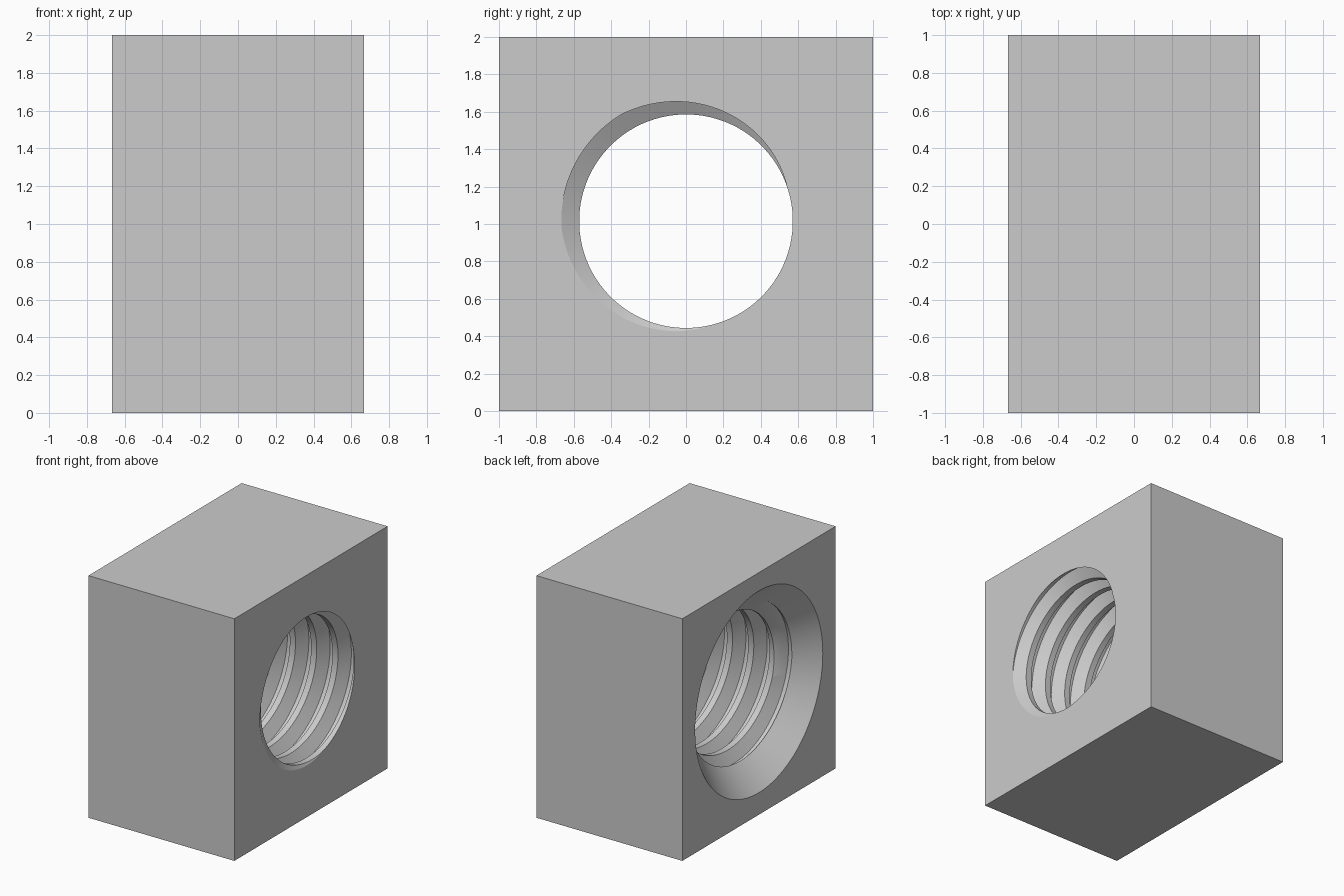
import bpy, bmesh, math
from mathutils import Matrix

default = bpy.data.objects.get("Cube")
if default:
    bpy.data.objects.remove(default, do_unlink=True)

HALF_X = 2 / 3
BORE_Z = 1.015
MINOR, MAJOR = 0.571, 0.667
PITCH = 0.1944
STEPS = 96
RIM = 0.833

steel = bpy.data.materials.new("grey_steel")
steel.use_nodes = True
GREY = (0.6, 0.6, 0.6, 1)
steel.diffuse_color = GREY
steel.node_tree.nodes["Principled BSDF"].inputs["Base Color"].default_value = GREY


def make_object(name, bm):
    bmesh.ops.recalc_face_normals(bm, faces=bm.faces)
    mesh = bpy.data.meshes.new(name)
    bm.to_mesh(mesh)
    bm.free()
    mesh.materials.append(steel)
    obj = bpy.data.objects.new(name, mesh)
    bpy.context.collection.objects.link(obj)
    return obj


# Rectangular body
bm = bmesh.new()
bmesh.ops.create_cube(bm, size=2)
bmesh.ops.transform(bm, verts=bm.verts,
                    matrix=Matrix.Translation((0, 0, 1)) @ Matrix.Diagonal((HALF_X, 1, 1, 1)))
block = make_object("threaded_block", bm)

# Right-handed thread cutter: trapezoid groove (offset in pitches, radius) swept on a helix
groove = [(-0.369, MINOR), (-0.085, MAJOR), (0.085, MAJOR), (0.369, MINOR)]
phase = math.radians(152)
bm = bmesh.new()
rows = []
for i in range(-9 * STEPS, 2 * STEPS + 1):
    turn = i / STEPS
    a = phase + math.tau * turn
    rows.append([bm.verts.new((HALF_X + PITCH * (turn + off),
                               r * math.cos(a), BORE_Z + r * math.sin(a)))
                 for off, r in groove])
for i, (row, nxt) in enumerate(zip(rows, rows[1:])):
    for j in range(3):
        bm.faces.new((row[j], row[j + 1], nxt[j + 1], nxt[j]))
    if i + STEPS + 1 < len(rows):
        above, above_nxt = rows[i + STEPS], rows[i + STEPS + 1]
        bm.faces.new((row[3], above[0], above_nxt[0], nxt[3]))
# Trim both ends square and cap them
for side in (-1, 1):
    bmesh.ops.bisect_plane(bm, geom=bm.verts[:] + bm.edges[:] + bm.faces[:],
                           plane_co=(side * 0.8, 0, 0), plane_no=(side, 0, 0),
                           clear_outer=True)
bmesh.ops.holes_fill(bm, edges=[e for e in bm.edges if e.is_boundary], sides=0)
thread = make_object("thread_cutter", bm)

# Ninety-degree countersink cutter on the -x face
OUT, DEEP = 0.1, 0.35
bm = bmesh.new()
bmesh.ops.create_cone(bm, cap_ends=True, segments=STEPS, radius1=RIM + OUT,
                      radius2=RIM - DEEP, depth=OUT + DEEP)
bmesh.ops.transform(bm, verts=bm.verts,
                    matrix=Matrix.Translation((-HALF_X + (DEEP - OUT) / 2, 0, BORE_Z))
                    @ Matrix.Rotation(math.pi / 2, 4, 'Y'))
countersink = make_object("countersink_cutter", bm)

# Cut the bore and countersink
bpy.ops.object.select_all(action='DESELECT')
block.select_set(True)
bpy.context.view_layer.objects.active = block
for cutter in (thread, countersink):
    cutter.hide_render = True
    mod = block.modifiers.new(cutter.name, 'BOOLEAN')
    mod.operation = 'DIFFERENCE'
    mod.solver = 'EXACT'
    mod.object = cutter
    bpy.ops.object.modifier_apply(modifier=mod.name)
    bpy.data.objects.remove(cutter, do_unlink=True)

bpy.ops.object.shade_smooth_by_angle(angle=math.radians(30))
